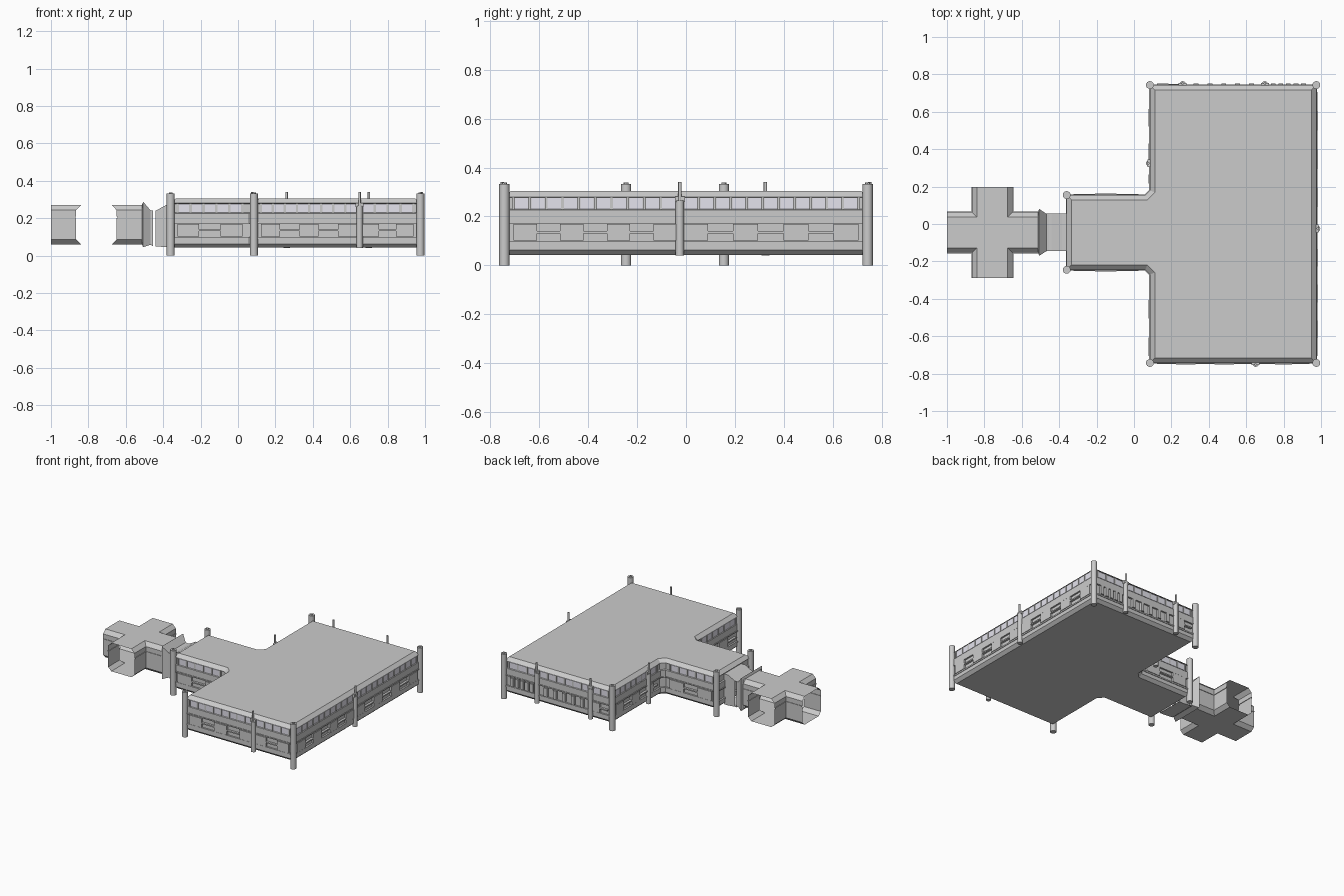
import bpy, bmesh, math
from mathutils import Vector

if "Cube" in bpy.data.objects:
    bpy.data.objects.remove(bpy.data.objects["Cube"])


def make(name, bm, color=None, normals=True):
    if normals:
        bmesh.ops.recalc_face_normals(bm, faces=bm.faces)
    me = bpy.data.meshes.new(name)
    bm.to_mesh(me)
    bm.free()
    ob = bpy.data.objects.new(name, me)
    bpy.context.collection.objects.link(ob)
    if color:
        mat = bpy.data.materials.new(name)
        mat.diffuse_color = color
        mat.use_nodes = True
        mat.node_tree.nodes["Principled BSDF"].inputs["Base Color"].default_value = mat.diffuse_color
        me.materials.append(mat)
    return ob


def loft(rings, skip=lambda ring, side: False, caps=True):
    """Skin a list of equal point loops."""
    bm = bmesh.new()
    loops = [[bm.verts.new(p) for p in r] for r in rings]
    n = len(loops[0])
    for k in range(len(loops) - 1):
        for i in range(n):
            if not skip(k, i):
                j = (i + 1) % n
                bm.faces.new((loops[k][i], loops[k][j], loops[k + 1][j], loops[k + 1][i]))
    if caps:
        bm.faces.new(loops[0][::-1])
        bm.faces.new(loops[-1])
    return bm


def inset(pts, d):
    """Mitred inward offset of a counter-clockwise outline."""
    P = [Vector(p) for p in pts]
    out = []
    for i, p in enumerate(P):
        a, b = (p - P[i - 1]).normalized(), (P[(i + 1) % len(P)] - p).normalized()
        n1, n2 = Vector((a.y, -a.x)), Vector((b.y, -b.x))
        out.append(p - (n1 + n2) * d / (1 + n1.dot(n2)))
    return out


def wall_box(bm, wall, t, w, z0, z1, d0, d1):
    """Box on a wall: centre t along it, from depth d0 to d1 outwards."""
    a, b = Vector(wall[0]), Vector(wall[1])
    u = (b - a).normalized()
    n = Vector((u.y, -u.x))
    vs = []
    for z in (z0, z1):
        for s, d in ((-.5, d0), (.5, d0), (.5, d1), (-.5, d1)):
            p = a + u * (t + s * w) + n * d
            vs.append(bm.verts.new((p.x, p.y, z)))
    for f in ((0, 1, 2, 3), (4, 5, 6, 7), (0, 1, 5, 4), (1, 2, 6, 5), (2, 3, 7, 6), (3, 0, 4, 7)):
        bm.faces.new([vs[i] for i in f])


def post(bm, x, y, r, z0, z1, seg=12):
    ret = bmesh.ops.create_cone(bm, cap_ends=True, segments=seg, radius1=r, radius2=r, depth=z1 - z0)
    bmesh.ops.translate(bm, verts=ret['verts'], vec=(x, y, (z0 + z1) / 2))


# T-shaped building shell with ledges, panel recess, window recess and sloped eaves
X0, X1, XS, Y, YA, YB, C = .085, .975, -.36, .743, -.245, .155, .025
outline = [(X0, -Y), (X1, -Y), (X1, Y), (X0, Y), (X0, YB + C), (X0 - C, YB),
           (XS, YB), (XS, YA), (X0 - C, YA), (X0, YA - C)]
profile = [(.022, .043), (0, .063), (0, .09), (-.004, .09), (-.004, .1), (.008, .1), (.008, .172),
           (-.004, .172), (-.004, .18), (0, .18), (0, .226), (.008, .23), (.008, .277),
           (0, .28), (.026, .304)]
make("building_shell", loft([[(p.x, p.y, z) for p in inset(outline, d)] for d, z in profile]))

# walls: start, end, pilaster positions along the wall
walls = [
    ((X0, -Y), (X1, -Y), [.565]),
    ((X1, -Y), (X1, Y), [Y - .025]),
    ((X1, Y), (X0, Y), [.275, .715]),
    ((X0, Y), (X0, YB + C), [Y - .325]),
    ((X0 - C, YB), (XS, YB), []),
    ((XS, YA), (X0 - C, YA), []),
    ((X0, YA - C), (X0, -Y), []),
]
glass, mullions, panels, bars, pilasters, masts = [bmesh.new() for _ in range(6)]
for k, wall in enumerate(walls):
    a, b = Vector(wall[0]), Vector(wall[1])
    length = (b - a).length
    stops = [.025] + wall[2] + [length - .025]
    for s, e in zip(stops, stops[1:]):
        # window strip with mullions
        s, e = s + .012, e - .012
        n = max(1, round((e - s) / .066))
        p = (e - s) / n
        for i in range(n):
            wall_box(glass, wall, s + (i + .5) * p, p * .8, .231, .276, -.009, -.003)
        for i in range(n + 1):
            wall_box(mullions, wall, s + i * p, p * .16, .228, .279, -.01, 0)
        # raised panels linked by bars, or a row of small vents at the rear
        if k == 2 and e < .75:
            for i in range(5):
                wall_box(panels, wall, s + (i + .8) * (e - s) / 5.6, .026, .105, .168, -.01, .009)
            continue
        m = max(2, round((e - s) / .1))
        q = (e - s) / m
        for i in range(m):
            t = s + (i + .5) * q
            if i % 2:
                wall_box(bars, wall, t, q, .131, .14, -.01, .008)
            else:
                wall_box(panels, wall, t, q, .102, .17, -.01, .006)
    # pilasters and masts
    for t in wall[2]:
        u = (b - a).normalized()
        c = a + u * t + Vector((u.y, -u.x)) * .004
        post(pilasters, c.x, c.y, .017, .04, .265)
        wall_box(pilasters, wall, t, .042, .26, .282, -.012, .012)
        post(masts, c.x + u.y * .004, c.y - u.x * .004, .007, .26, .34, 8)
make("windows", glass, (.78, .77, .85, 1))
make("window_mullions", mullions)
make("wall_panels", panels)
make("panel_bars", bars)
make("pilasters", pilasters)
make("masts", masts)

# round columns at the outer corners
columns, caps = bmesh.new(), bmesh.new()
for x, y in ((X0, -Y), (X1, -Y), (X1, Y), (X0, Y), (XS, YB), (XS, YA)):
    post(columns, x, y, .021, 0, .333, 16)
    post(caps, x, y, .01, .33, .338, 8)
make("corner_columns", columns)
make("column_caps", caps)

# open-ended cross-shaped corridor with bevelled edges and a wall rail
CX, CY, L, W = -.757, -.045, .243, .108
rings = []
for d, z in ((.026, .06), (0, .085), (0, .2), (-.004, .2), (-.004, .208), (0, .208), (0, .243), (.026, .27)):
    w = W - d
    ring = []
    for q in range(4):
        c, s = round(math.cos(q * math.pi / 2)), round(math.sin(q * math.pi / 2))
        for x, y in ((L, -w), (L, w), (w, w)):
            ring.append((CX + c * x - s * y, CY + s * x + c * y, z))
    rings.append(ring)
make("cross_corridor", loft(rings, skip=lambda k, i: i % 3 == 0))

# flared collar and link tube between corridor and building, with side slits
rings = []
for x, h, z0, z1 in ((-.514, .106, .06, .27), (-.507, .125, .045, .288), (-.468, .1, .058, .242),
                     (-.455, .1, .05, .24), (-.44, .1, .05, .24), (-.385, .1, .045, .27), (-.35, .1, .045, .27)):
    rings.append([(x, CY - h, z0), (x, CY + h, z0), (x, CY + h, z1), (x, CY - h, z1)])
make("link_tube", loft(rings, skip=lambda k, i: k == 3 and i in (1, 3), caps=False))

# smooth the round parts only
bpy.ops.object.select_all(action='DESELECT')
for name in ("corner_columns", "pilasters", "masts"):
    ob = bpy.data.objects[name]
    ob.select_set(True)
    bpy.context.view_layer.objects.active = ob
bpy.ops.object.shade_smooth_by_angle(angle=math.radians(50))
